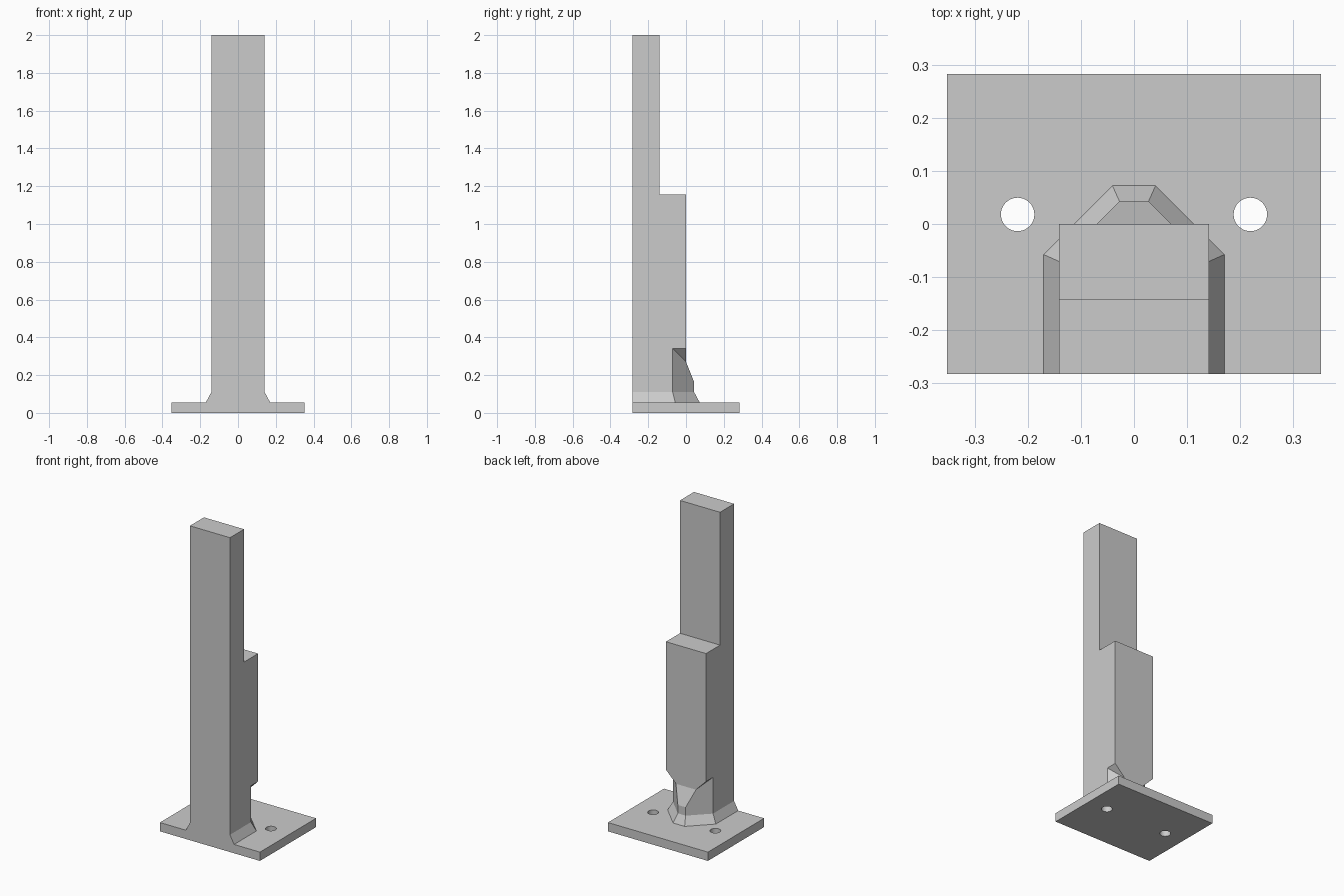
import bpy, bmesh, math

if "Cube" in bpy.data.objects:
    bpy.data.objects.remove(bpy.data.objects["Cube"])

W = 0.141       # half width of the column, also its step depth
F = -0.282      # front plane
PLATE = 0.056   # plate thickness


def make(name, bm):
    bmesh.ops.recalc_face_normals(bm, faces=bm.faces)
    me = bpy.data.meshes.new(name)
    bm.to_mesh(me)
    bm.free()
    ob = bpy.data.objects.new(name, me)
    bpy.context.collection.objects.link(ob)
    return ob


def hull(name, pts):
    """Convex solid around the given points."""
    bm = bmesh.new()
    for p in pts:
        bm.verts.new(p)
    bmesh.ops.convex_hull(bm, input=bm.verts[:])
    bmesh.ops.dissolve_limit(bm, angle_limit=0.001, verts=bm.verts[:], edges=bm.edges[:])
    return make(name, bm)


def mirrored(pts):
    return [(s * x, y, z) for x, y, z in pts for s in (1, -1)]


def combine(target, tool, operation):
    mod = target.modifiers.new(operation.lower(), 'BOOLEAN')
    mod.operation, mod.solver, mod.object = operation, 'EXACT', tool
    bpy.context.view_layer.objects.active = target
    bpy.ops.object.modifier_apply(modifier=mod.name)
    bpy.data.objects.remove(tool)


# Stepped column, extruded from its side profile
bm = bmesh.new()
profile = [(F, 0.03), (0, 0.03), (0, 1.155), (-W, 1.155), (-W, 2), (F, 2)]
face = bm.faces.new([bm.verts.new((-W, y, z)) for y, z in profile])
ext = bmesh.ops.extrude_face_region(bm, geom=[face])
bmesh.ops.translate(bm, vec=(2 * W, 0, 0),
                    verts=[v for v in ext['geom'] if isinstance(v, bmesh.types.BMVert)])
post = make('post_bracket', bm)

# Lower back corners cut off diagonally, with a sloping underside
e = 0.03
corner = [(W + e, -W / 2 - e), (W / 2 - e, e), (W + e, e)]
for s in (1, -1):
    cutter = hull('corner_cutter', [(s * x, y, z) for x, y in corner for z in (0, x + 0.2)])
    combine(post, cutter, 'DIFFERENCE')

# Sloped rib on the back
rib = [(0.05, -0.05, 0.27), (W / 2, 0, 0.27), (0.0275, 0.043, 0.163)]
rib += [(x, y, 0.03) for x, y, z in rib]
combine(post, hull('back_rib', mirrored(rib)), 'UNION')

# Flared foot around the column
outer = [(0.17, F), (0.17, -0.0575), (0.0405, 0.072)]
inner = [(W, F), (W, -W / 2), (0.0275, 0.043)]
foot = [(x, y, z) for x, y in outer for z in (0.03, PLATE)]
foot += [(x, y, 0.11) for x, y in inner]
combine(post, hull('flared_foot', mirrored(foot)), 'UNION')

# Base plate
plate = [(0.352, y, z) for y in (F, -F) for z in (0, PLATE)]
combine(post, hull('base_plate', mirrored(plate)), 'UNION')

# Screw holes
for s in (1, -1):
    ring = [(s * 0.219 + 0.0315 * math.cos(a), 0.018 + 0.0315 * math.sin(a), z)
            for a in (math.tau * i / 40 for i in range(40)) for z in (-0.05, 0.09)]
    combine(post, hull('hole_cutter', ring), 'DIFFERENCE')

# Plain grey finish
grey = bpy.data.materials.new('light grey')
grey.diffuse_color = (0.6, 0.6, 0.6, 1)
grey.use_nodes = True
grey.node_tree.nodes["Principled BSDF"].inputs["Base Color"].default_value = grey.diffuse_color
post.data.materials.clear()
post.data.materials.append(grey)
for p in post.data.polygons:
    p.material_index = 0
bpy.ops.object.select_all(action='DESELECT')
post.select_set(True)
bpy.context.view_layer.objects.active = post
bpy.ops.object.shade_smooth_by_angle(angle=math.radians(15))
